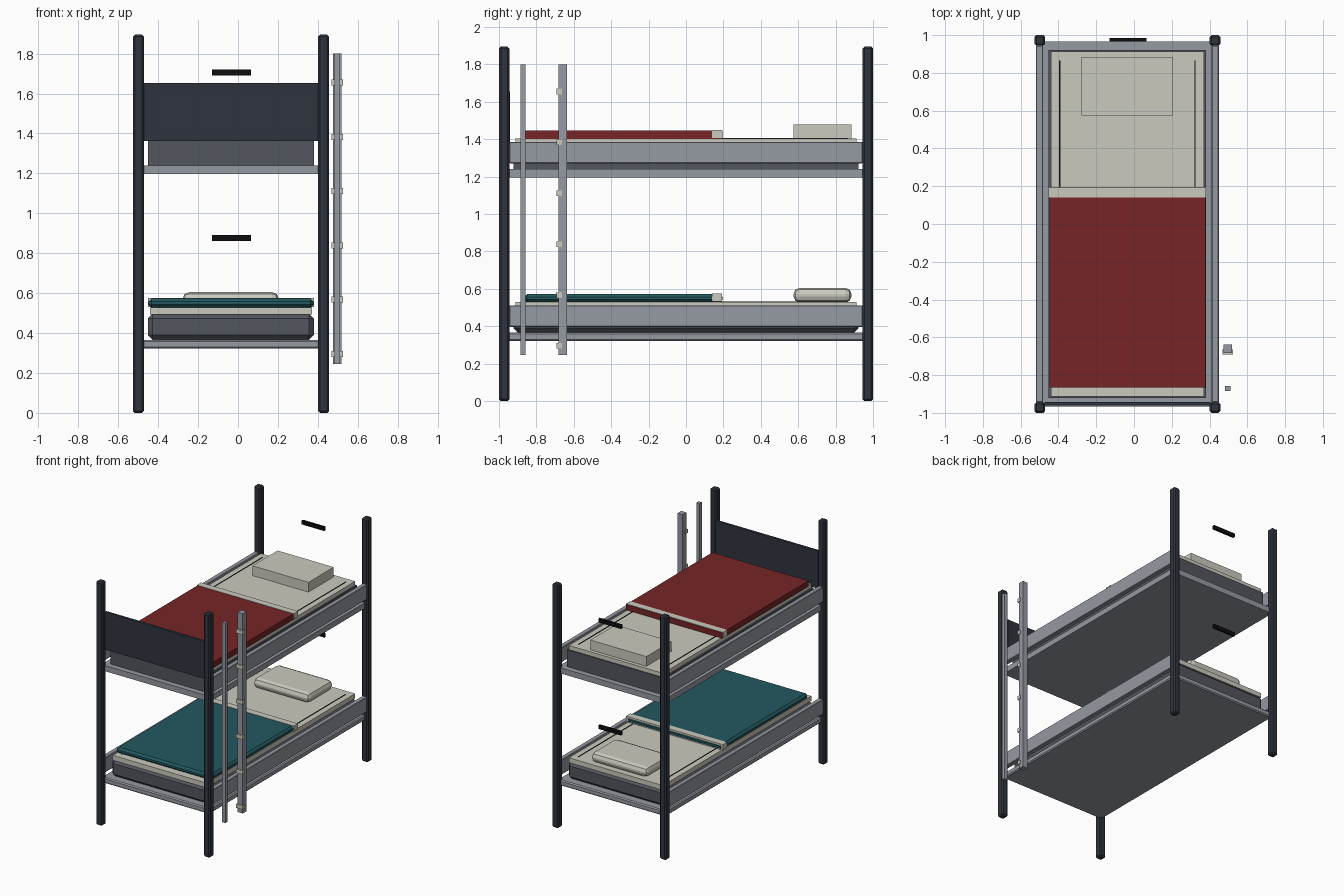
import bpy

if "Cube" in bpy.data.objects:
    bpy.data.objects.remove(bpy.data.objects["Cube"])

def mat(name, rgb):
    m = bpy.data.materials.new(name)
    m.diffuse_color = (*rgb, 1)
    m.use_nodes = True
    m.node_tree.nodes["Principled BSDF"].inputs["Base Color"].default_value = m.diffuse_color
    return m

DARK = mat("dark_steel", (0.028, 0.034, 0.047))
STEEL = mat("light_steel", (0.30, 0.32, 0.36))
PAD = mat("mattress_grey", (0.085, 0.092, 0.11))
LINEN = mat("linen", (0.60, 0.59, 0.52))
RED = mat("red_wool", (0.18, 0.018, 0.02))
TEAL = mat("teal_wool", (0.016, 0.10, 0.115))
BLACK = mat("black", (0.004, 0.004, 0.005))


def box(name, x, y, z, material, bevel=0, segments=1):
    """Box from (min, max) ranges, with an optional bevelled edge."""
    bpy.ops.mesh.primitive_cube_add(
        size=1, location=[(r[0] + r[1]) / 2 for r in (x, y, z)])
    o = bpy.context.object
    o.name = name
    o.scale = [r[1] - r[0] for r in (x, y, z)]
    bpy.ops.object.transform_apply(location=False, rotation=False, scale=True)
    o.data.materials.append(material)
    if bevel:
        b = o.modifiers.new("Bevel", 'BEVEL')
        b.width = bevel
        b.segments = segments
    return o


CX = -0.035          # bed centre line, the ladder hangs off the right side

# Corner posts
for sx in (-1, 1):
    for sy in (-1, 1):
        px, py = CX + sx * 0.464, sy * 0.972
        box("corner_post", (px - 0.028, px + 0.028), (py - 0.028, py + 0.028),
            (0, 1.895), DARK, 0.01)


def bunk(label, z, wool, soft):
    """One bunk; z is the underside of its base, soft rounds the bedding."""
    def part(name, x, y, h, m, bevel=0, segments=1):
        return box(f"{label}_{name}", x, y, (z + h[0], z + h[1]), m, bevel, segments)

    # Base and side rails
    part("base", (-0.50, 0.43), (-0.965, 0.965), (0, 0.044), STEEL, 0.008 if soft else 0)
    for sx in (-1, 1):
        xs = sorted((CX + sx * 0.446, CX + sx * 0.484))
        part("side_rail", xs, (-0.945, 0.945), (0.074, 0.19), STEEL, 0.004)
    # Mattress, sheet and piping
    part("mattress", (-0.452, 0.38), (-0.922, 0.922), (0.044, 0.175), PAD,
         0.024 if soft else 0)
    part("sheet", (-0.44, 0.37), (-0.912, 0.912), (0.17, 0.207), LINEN)
    for sx in (-1, 1):
        x = CX + sx * 0.358
        part("piping", (x - 0.003, x + 0.003), (-0.865, 0.865), (0.20, 0.21), BLACK)
    # Blanket with turned down sheet
    part("blanket", (-0.448, 0.378), (-0.865, 0.196), (0.205, 0.25), wool,
         0.015 if soft else 0)
    part("sheet_fold", (-0.452, 0.382), (0.14, 0.192), (0.209, 0.253), LINEN)
    # Pillow
    part("pillow", (-0.278, 0.204), (0.575, 0.885), (0.205, 0.283), LINEN,
         0.033 if soft else 0, 2)
    # Black bar above the head end
    part("head_bar", (-0.13, 0.065), (0.967, 0.984), (0.495 if not soft else 0.54,
         0.525 if not soft else 0.57), BLACK)


bunk("lower", 0.322, TEAL, True)
bunk("upper", 1.196, RED, False)

# Guard panel at the foot of the upper bunk
box("foot_panel", (-0.475, 0.405), (-0.962, -0.942), (1.363, 1.654), DARK)

# Ladder: thin rail, wide rail and the clips along it
box("ladder_thin_rail", (0.483, 0.51), (-0.885, -0.857), (0.245, 1.8), STEEL)
box("ladder_wide_rail", (0.475, 0.519), (-0.683, -0.637), (0.245, 1.8), STEEL)
for i in range(6):
    cz = 0.295 + i * 0.272
    box("ladder_clip", (0.469, 0.525), (-0.692, -0.664), (cz - 0.015, cz + 0.015), LINEN)
